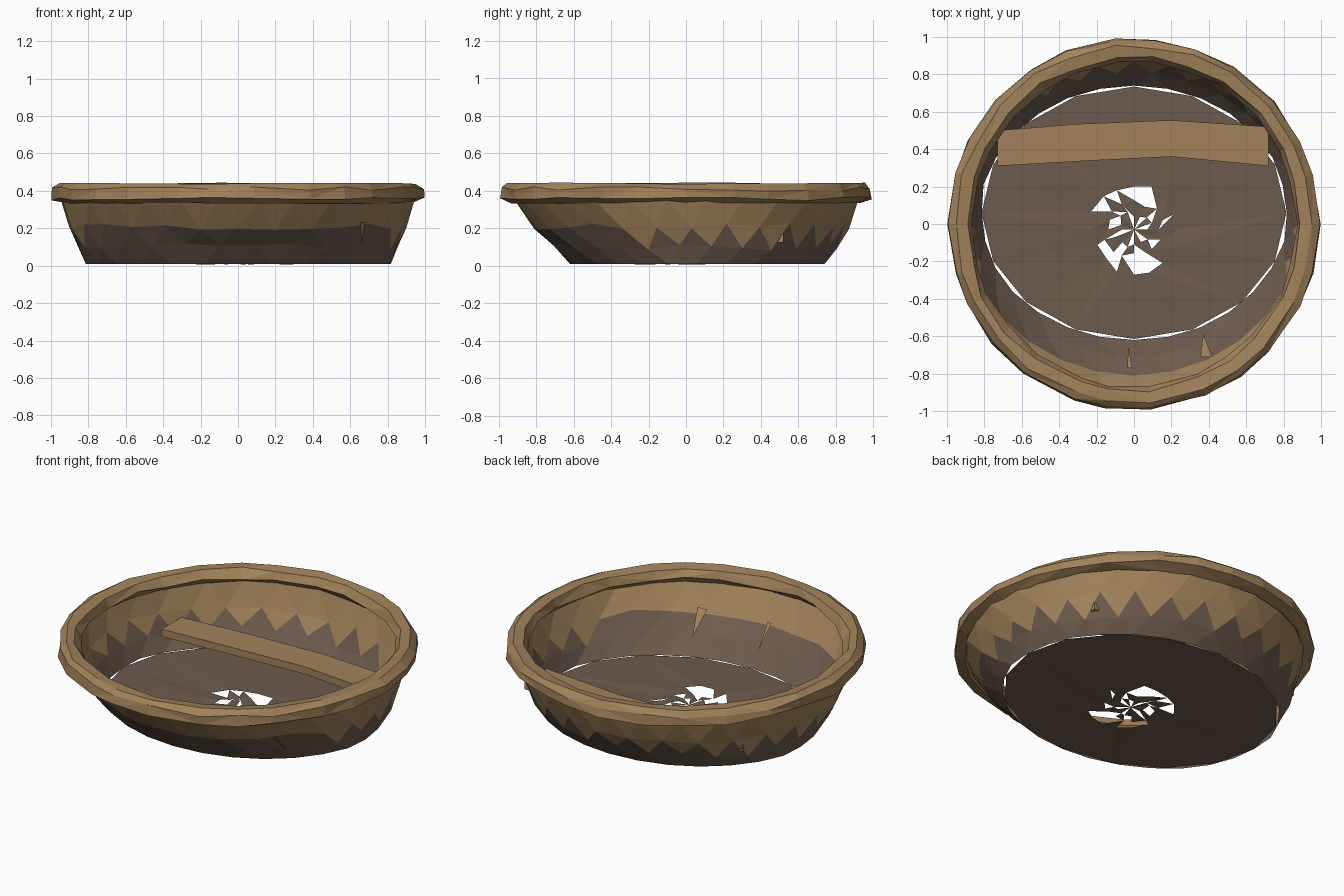
import bpy, bmesh, math, random

random.seed(7)
if "Cube" in bpy.data.objects:
    bpy.data.objects.remove(bpy.data.objects["Cube"], do_unlink=True)


def material(name, rgb):
    m = bpy.data.materials.new(name)
    m.use_nodes = True
    m.diffuse_color = (*rgb, 1)
    bsdf = m.node_tree.nodes["Principled BSDF"]
    bsdf.inputs["Base Color"].default_value = (*rgb, 1)
    bsdf.inputs["Roughness"].default_value = 0.9
    return m


TAN = material("tan wood", (0.36, 0.225, 0.105))
DARK = material("dark pitch", (0.155, 0.105, 0.075))


def finish(name, bm, *mats):
    mesh = bpy.data.meshes.new(name)
    bm.to_mesh(mesh)
    bm.free()
    for m in mats:
        mesh.materials.append(m)
    obj = bpy.data.objects.new(name, mesh)
    bpy.context.collection.objects.link(obj)
    return obj


def jit(a):
    return random.uniform(-a, a)


def oval(angle, rx, front, back):
    """Point on an oval whose front reach differs from its back reach."""
    cy, ry = (back + front) / 2, (back - front) / 2
    return rx * math.cos(angle), cy + ry * math.sin(angle)


# Hull: staggered rings, so the pitch edge forms teeth around the back
SEG = 28
RINGS = [(0.01, 0.82, -0.62, 0.74), (0.10, 0.865, -0.71, 0.81),
         (0.21, 0.905, -0.81, 0.87), (0.35, 0.945, -0.92, 0.925)]
bm = bmesh.new()
rows = []
for r, (z, rx, front, back) in enumerate(RINGS):
    row = []
    for i in range(SEG):
        a = math.tau * (i + 0.5 * (r % 2)) / SEG
        x, y = oval(a, rx + jit(0.008), front, back)
        row.append(bm.verts.new((x, y, z + (jit(0.02) if 0 < r < 3 else 0))))
    rows.append(row)
for r in range(3):
    lo, hi = rows[r], rows[r + 1]
    for i in range(SEG):
        j = (i + 1) % SEG
        if r % 2 == 0:
            up, down = (lo[i], lo[j], hi[i]), (lo[j], hi[j], hi[i])
        else:
            up, down = (lo[i], lo[j], hi[j]), (lo[i], hi[j], hi[i])
        for tri, upright in ((up, True), (down, False)):
            f = bm.faces.new(tri)
            at_front = f.calc_center_median().y < -0.3
            pitched = r == 0 or (r == 1 and (upright or at_front))
            f.material_index = 1 if pitched else 0
bmesh.ops.recalc_face_normals(bm, faces=bm.faces)
finish("hull_wall", bm, TAN, DARK)

# Floor: coarse disc that leaves slits at the wall, worn through in the middle
FSEG = 16
bm = bmesh.new()
centre = bm.verts.new((0, -0.03, 0.012))
rows = []
for rad in (0.08, 0.15, 0.23):
    rows.append([bm.verts.new(((rad + jit(0.025)) * math.cos(a), -0.03 + (rad + jit(0.025)) * math.sin(a),
                               0.012 + jit(0.006)))
                 for a in (math.tau * i / FSEG for i in range(FSEG))])
rows.append([bm.verts.new((*oval(math.tau * i / FSEG, 0.815, -0.615, 0.735), 0.012)) for i in range(FSEG)])
for i in range(FSEG):
    j = (i + 1) % FSEG
    bm.faces.new((centre, rows[0][i], rows[0][j]))
    for lo, hi in zip(rows, rows[1:]):
        bm.faces.new((lo[i], hi[i], hi[j]))
        bm.faces.new((lo[i], hi[j], lo[j]))
worn = [f for f in bm.faces if f.calc_area() < 0.012 and random.random() < 0.3]
bmesh.ops.delete(bm, geom=worn, context="FACES")
bmesh.ops.recalc_face_normals(bm, faces=bm.faces)
finish("floor", bm, DARK)

# Rim: rough hewn ring with a six sided section
RSEG = 26
SECTION = [(0.998, 0.36), (0.995, 0.41), (0.955, 0.44), (0.895, 0.435), (0.87, 0.385), (0.93, 0.335)]
bm = bmesh.new()
loops = []
for i in range(RSEG):
    a = math.tau * i / RSEG + jit(0.04) * (i % 13 != 0)
    loop = []
    for k, (rad, z) in enumerate(SECTION):
        rad += -random.uniform(0, 0.012) if k < 2 and i % 13 else jit(0.012) * (k > 1)
        dz = jit(0.012) if k in (0, 1, 4) else jit(0.004)
        loop.append(bm.verts.new((rad * math.cos(a), rad * math.sin(a), z + dz)))
    loops.append(loop)
for i in range(RSEG):
    p, q = loops[i], loops[(i + 1) % RSEG]
    for k in range(6):
        m = (k + 1) % 6
        if random.random() < 0.5:
            tris = ((p[k], q[k], q[m]), (p[k], q[m], p[m]))
        else:
            tris = ((p[k], q[k], p[m]), (q[k], q[m], p[m]))
        for t in tris:
            bm.faces.new(t)
bmesh.ops.recalc_face_normals(bm, faces=bm.faces)
finish("rim", bm, TAN)

# Bench: slightly bowed plank across the back half
bm = bmesh.new()
loops = []
for x, front, back in ((-0.73, 0.31, 0.50), (-0.3, 0.335, 0.535), (0.2, 0.36, 0.555), (0.72, 0.31, 0.52)):
    loops.append([bm.verts.new((x, y, z)) for y, z in
                  ((front, 0.125), (back, 0.125), (back, 0.17), (front, 0.17))])
for p, q in zip(loops, loops[1:]):
    for k in range(4):
        m = (k + 1) % 4
        bm.faces.new((p[k], q[k], q[m], p[m]))
bm.faces.new(loops[0])
bm.faces.new(loops[-1])
bmesh.ops.recalc_face_normals(bm, faces=bm.faces)
finish("bench", bm, TAN)

# Splinters: bare slivers on the inside of the front wall
bm = bmesh.new()
for x, y, w in ((-0.03, -0.65, 0.02), (0.37, -0.59, 0.05), (0.66, -0.48, 0.02)):
    bm.faces.new([bm.verts.new(c) for c in
                  ((x, y, 0.11), (x + w, y - 0.12, 0.235), (x - w * 0.3, y - 0.12, 0.235))])
finish("splinters", bm, TAN)
